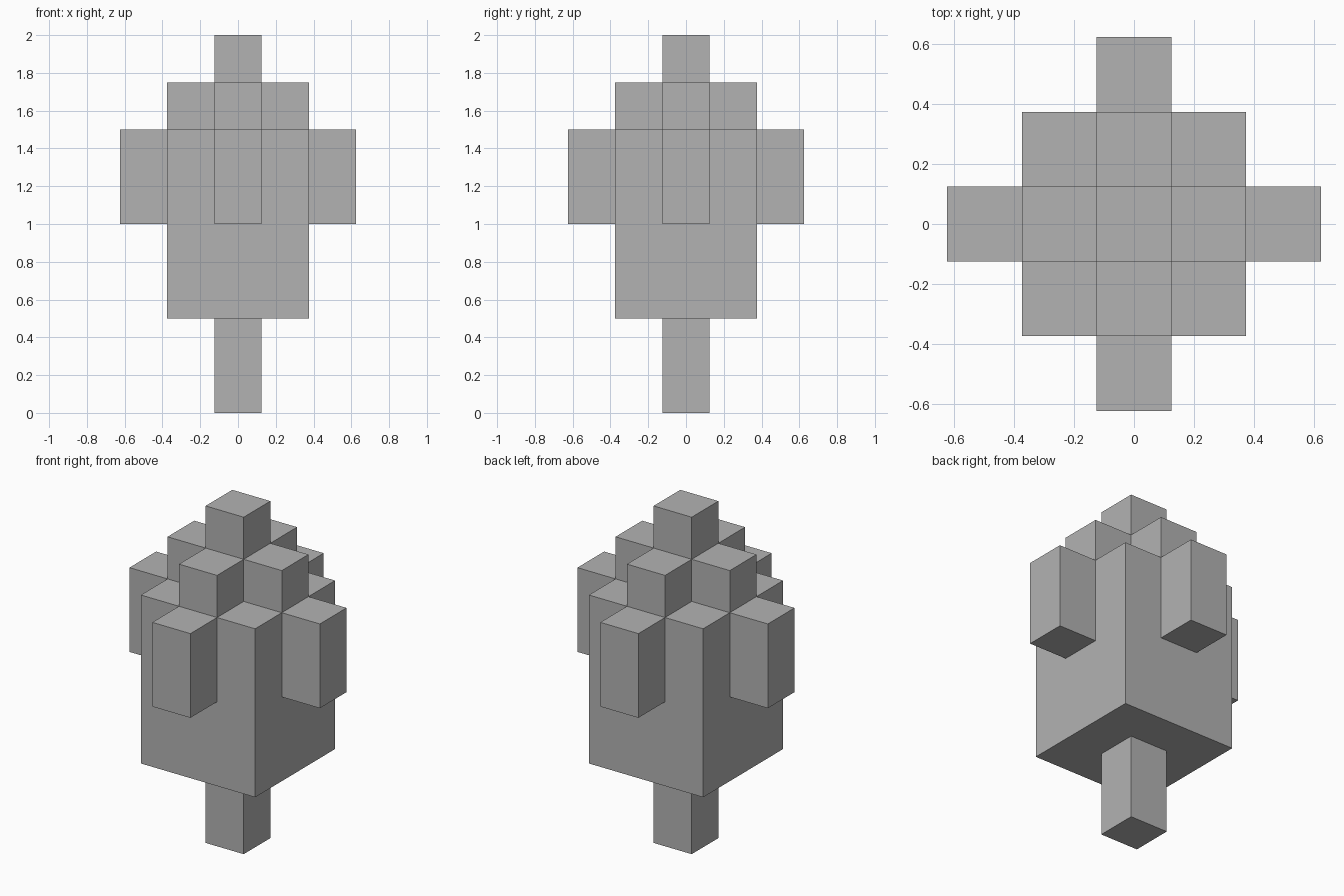
import bpy
import bmesh
from math import cos, sin, pi
from mathutils import Matrix

cube = bpy.data.objects.get("Cube")
if cube:
    bpy.data.objects.remove(cube, do_unlink=True)

U = 0.25  # edge length of one block

grey = bpy.data.materials.new("plain grey")
grey.use_nodes = True
colour = (0.45, 0.45, 0.45, 1)
grey.diffuse_color = colour
grey.node_tree.nodes["Principled BSDF"].inputs["Base Color"].default_value = colour


def block(name, x, y, bottom, width, height):
    """Square block, all measures in block units."""
    bm = bmesh.new()
    bmesh.ops.create_cube(bm, size=U, matrix=Matrix.Diagonal((width, width, height, 1)))
    mesh = bpy.data.meshes.new(name)
    bm.to_mesh(mesh)
    bm.free()
    mesh.materials.append(grey)
    obj = bpy.data.objects.new(name, mesh)
    obj.location = (x * U, y * U, (bottom + height / 2) * U)
    bpy.context.collection.objects.link(obj)
    return obj


# Trunk, main foliage and the central column that forms the tip
block("trunk", 0, 0, 0, 1, 2)
block("foliage_body", 0, 0, 2, 3, 4)
block("foliage_tip", 0, 0, 6, 1, 2)

# On each side: a hanging bough on the body and a step beside the tip
for i, side in enumerate(("left", "back", "right", "front")):
    dx, dy = round(cos(i * pi / 2)), round(sin(i * pi / 2))
    block(side + "_bough", 2 * dx, 2 * dy, 4, 1, 2)
    block(side + "_upper_step", dx, dy, 6, 1, 1)
